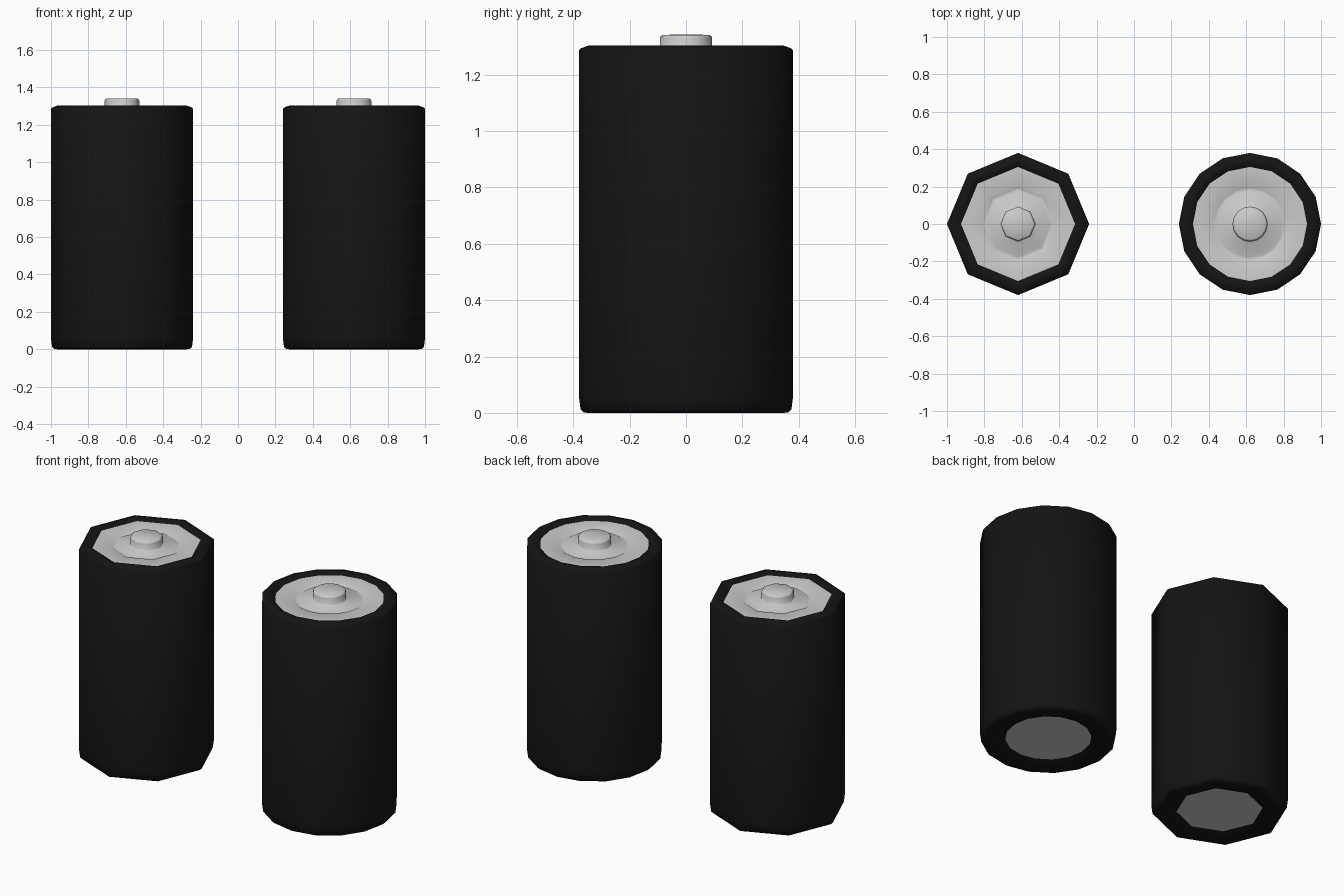
import bpy, bmesh, math

if "Cube" in bpy.data.objects:
    bpy.data.objects.remove(bpy.data.objects["Cube"])

# Black wrapper material
black = bpy.data.materials.new("black_wrap")
black.diffuse_color = (0.007, 0.007, 0.007, 1)
black.use_nodes = True
black.node_tree.nodes["Principled BSDF"].inputs["Base Color"].default_value = black.diffuse_color

# Profiles as (radius, height), listed from the bottom upward / outside inward
WRAP = [(0.24, 0.018), (0.25, 0.012), (0.34, 0.0), (0.362, 0.001), (0.374, 0.012),
        (0.38, 0.06), (0.38, 1.286), (0.373, 1.293), (0.343, 1.304), (0.33, 1.303),
        (0.305, 1.288)]
TOP_CAP = [(0.305, 1.288), (0.205, 1.287), (0.194, 1.281), (0.18, 1.281), (0.168, 1.287),
           (0.098, 1.287), (0.093, 1.292), (0.093, 1.328), (0.09, 1.336), (0.082, 1.341),
           (0.0, 1.342)]
BOTTOM_CAP = [(0.0, 0.018), (0.24, 0.018)]


def lathe(name, profile, sides, x, material=None):
    """Turn a profile around the vertical axis with the given number of sides."""
    bm = bmesh.new()
    rings = []
    for r, z in profile:
        if r == 0:
            rings.append([bm.verts.new((0, 0, z))] * sides)
        else:
            rings.append([bm.verts.new((r * math.cos(math.tau * i / sides),
                                        r * math.sin(math.tau * i / sides), z))
                          for i in range(sides)])
    for a, b in zip(rings, rings[1:]):
        for i in range(sides):
            j = (i + 1) % sides
            corners = list(dict.fromkeys([a[i], a[j], b[j], b[i]]))
            bm.faces.new(corners)
    mesh = bpy.data.meshes.new(name)
    bm.to_mesh(mesh)
    bm.free()
    obj = bpy.data.objects.new(name, mesh)
    obj.location.x = x
    bpy.context.collection.objects.link(obj)
    if material:
        mesh.materials.append(material)
    bpy.ops.object.select_all(action='DESELECT')
    obj.select_set(True)
    bpy.context.view_layer.objects.active = obj
    bpy.ops.object.shade_smooth_by_angle(angle=math.radians(50))
    return obj


# Two batteries: coarse eight-sided one on the left, finer sixteen-sided on the right
for label, sides, x in (("coarse", 8, -0.62), ("fine", 16, 0.62)):
    lathe(f"{label}_battery_wrap", WRAP, sides, x, black)
    lathe(f"{label}_battery_top_terminal", TOP_CAP, sides, x)
    lathe(f"{label}_battery_bottom_terminal", BOTTOM_CAP, sides, x)
